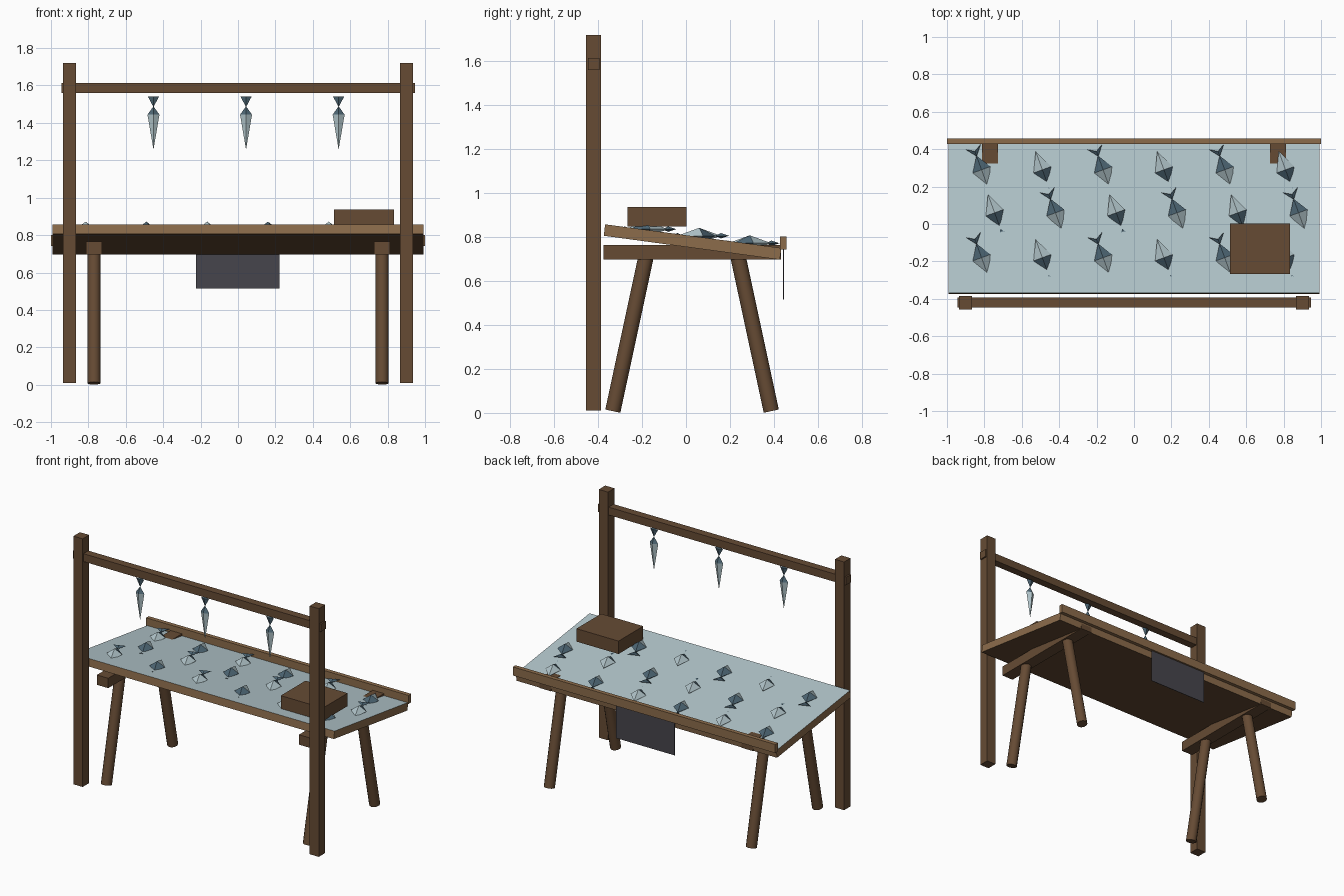
import bpy, bmesh, math
from mathutils import Vector, Matrix

if "Cube" in bpy.data.objects:
    bpy.data.objects.remove(bpy.data.objects["Cube"])


def material(name, rgb):
    m = bpy.data.materials.new(name)
    lin = [((c / 255 + 0.055) / 1.055) ** 2.4 for c in rgb]
    m.diffuse_color = (*lin, 1)
    m.use_nodes = True
    m.node_tree.nodes["Principled BSDF"].inputs["Base Color"].default_value = m.diffuse_color
    return m


DARK = material("dark wood", (102, 75, 52))
LIGHT = material("light wood", (140, 108, 75))
ICE = material("ice and silver", (180, 200, 205))
BLUE = material("fish blue", (78, 103, 117))
SLATE = material("slate", (70, 69, 76))


def finish(name, bm, mats):
    bmesh.ops.recalc_face_normals(bm, faces=bm.faces)
    me = bpy.data.meshes.new(name)
    bm.to_mesh(me)
    bm.free()
    for m in mats:
        me.materials.append(m)
    ob = bpy.data.objects.new(name, me)
    bpy.context.collection.objects.link(ob)
    return ob


def box(name, lo, hi, mat):
    bm = bmesh.new()
    bmesh.ops.create_cube(bm, size=1)
    lo, hi = Vector(lo), Vector(hi)
    for v in bm.verts:
        v.co = (lo + hi) / 2 + v.co * (hi - lo)
    return finish(name, bm, [mat])


def leg(name, top, bottom, r):
    top, bottom = Vector(top), Vector(bottom)
    d = top - bottom
    bm = bmesh.new()
    bmesh.ops.create_cone(bm, cap_ends=True, segments=12, radius1=r, radius2=r, depth=d.length)
    bm.transform(Matrix.Translation((top + bottom) / 2) @ d.to_track_quat('Z', 'Y').to_matrix().to_4x4())
    for f in bm.faces:
        f.smooth = len(f.verts) == 4
    for e in bm.edges:
        e.smooth = all(len(f.verts) == 4 for f in e.link_faces)
    return finish(name, bm, [DARK])


def fish(name, nose, back, tail, rx, ry, tail_w, tail_t, notch, matrix):
    """Four-sided double pyramid along z with nose down, plus a tail fin."""
    bm = bmesh.new()
    ring = [bm.verts.new(p) for p in ((rx, 0, 0), (0, ry, 0), (-rx, 0, 0), (0, -ry, 0))]
    tip = bm.verts.new((0, 0, -nose))
    join = bm.verts.new((0, 0, back))
    end = back + tail
    fin = [bm.verts.new(p) for p in ((tail_w, 0, end), (0, tail_t, end - notch),
                                     (-tail_w, 0, end), (0, -tail_t, end - notch))]
    root = bm.verts.new((0, 0, back - 0.004))
    for i in range(4):
        j = (i + 1) % 4
        bm.faces.new((ring[i], ring[j], tip))
        bm.faces.new((ring[i], ring[j], join)).material_index = 1
        bm.faces.new((fin[i], fin[j], root)).material_index = 1
    bm.faces.new(fin).material_index = 1
    bm.transform(matrix)
    return finish(name, bm, [ICE, BLUE])


# sloping display top: ice on the upper face, dark wood underneath
bm = bmesh.new()
profile = ((-0.368, 0.858), (0.434, 0.750), (0.427, 0.697), (-0.374, 0.806))
ends = [[bm.verts.new((x, y, z)) for y, z in profile] for x in (-0.993, 0.993)]
for e in ends:
    bm.faces.new(e)
for i in range(4):
    j = (i + 1) % 4
    bm.faces.new((ends[0][i], ends[0][j], ends[1][j], ends[1][i]))
bm.normal_update()
bmesh.ops.recalc_face_normals(bm, faces=bm.faces)
for f in bm.faces:
    f.material_index = 1 if f.normal.z > 0.7 else 2 if f.normal.z < -0.7 else 0
finish("sloping_display_top", bm, [LIGHT, ICE, DARK])

# lip along the low edge, slate price board, crate
box("low_edge_lip", (-1.0, 0.428, 0.743), (1.0, 0.457, 0.802), LIGHT)
box("hanging_board", (-0.225, 0.442, 0.515), (0.222, 0.445, 0.745), SLATE)
box("crate", (0.513, -0.267, 0.847), (0.834, 0.002, 0.936), DARK)

# trestles, posts
for side, s in (("left", -1), ("right", 1)):
    box(side + "_trestle_beam", (s * 0.77 - 0.043, -0.375, 0.697), (s * 0.77 + 0.043, 0.432, 0.765), DARK)
    leg(side + "_front_leg", (s * 0.77, -0.18, 0.72), (s * 0.77, -0.333, 0.008), 0.035)
    leg(side + "_back_leg", (s * 0.77, 0.235, 0.72), (s * 0.77, 0.388, 0.008), 0.035)
    box(side + "_post", (s * 0.9 - 0.035, -0.456, 0.01), (s * 0.9 + 0.035, -0.386, 1.72), DARK)
box("hanging_rail", (-0.945, -0.447, 1.56), (0.945, -0.393, 1.614), DARK)

# hanging fish
for i in range(3):
    fish("hanging_fish", 0.187, 0.045, 0.052, 0.032, 0.02, 0.03, 0.012, 0,
         Matrix.Translation((-0.452 + 0.495 * i, -0.42, 1.444)))

# rows of fish lying level, half sunk in the sloping ice
for row, (y, z, x0) in enumerate(((-0.18, 0.836, -0.815), (0.06, 0.806, -0.745), (0.29, 0.772, -0.815))):
    for col in range(6):
        turn = math.radians(20 + (180 if (row + col) % 2 else 0))
        m = (Matrix.Translation((x0 + 0.325 * col, y, z)) @ Matrix.Rotation(turn, 4, 'Z')
             @ Matrix.Rotation(-math.pi / 2, 4, 'X'))
        fish("lying_fish", 0.105, 0.08, 0.05, 0.05, 0.036, 0.042, 0.012, 0.025, m)
